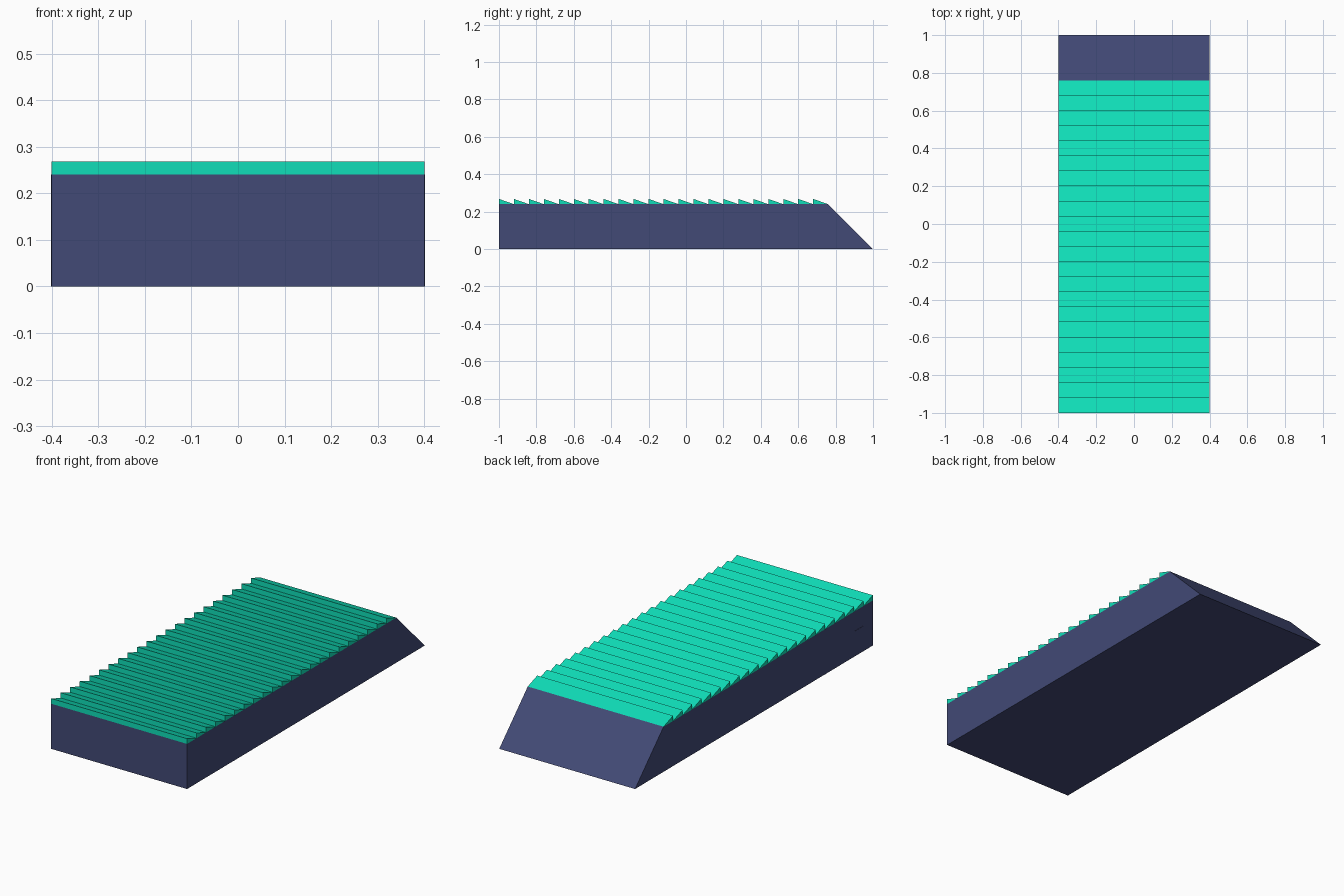
import bpy, bmesh

if "Cube" in bpy.data.objects:
    bpy.data.objects.remove(bpy.data.objects["Cube"])

HALF_W = 0.4      # half width of the block
TOP = 0.24        # height of the flat top
RIDGE = 0.268     # height of the roof teeth
PITCH = 0.08      # spacing of the roof teeth
TEETH = 22


def material(name, rgb):
    m = bpy.data.materials.new(name)
    m.diffuse_color = (*rgb, 1.0)
    m.use_nodes = True
    m.node_tree.nodes["Principled BSDF"].inputs["Base Color"].default_value = m.diffuse_color
    return m


navy = material("navy", (0.054, 0.067, 0.180))
teal = material("teal", (0.005, 0.73, 0.48))


def prism(name, profile, x0, x1, mat):
    """Extrude a (y, z) profile along x from x0 to x1."""
    bm = bmesh.new()
    face = bm.faces.new([bm.verts.new((x0, y, z)) for y, z in profile])
    ext = bmesh.ops.extrude_face_region(bm, geom=[face])
    verts = [g for g in ext["geom"] if isinstance(g, bmesh.types.BMVert)]
    bmesh.ops.translate(bm, verts=verts, vec=(x1 - x0, 0, 0))
    bmesh.ops.recalc_face_normals(bm, faces=bm.faces)
    mesh = bpy.data.meshes.new(name)
    bm.to_mesh(mesh)
    bm.free()
    mesh.materials.append(mat)
    obj = bpy.data.objects.new(name, mesh)
    bpy.context.collection.objects.link(obj)
    return obj


def rect(y0, y1, z0, z1):
    return [(y0, z0), (y1, z0), (y1, z1), (y0, z1)]


# Main block with the 45 degree sloping back
prism("body", [(-1, 0), (1, 0), (1 - TOP, TOP), (-1, TOP)], -HALF_W, HALF_W, navy)

# Sawtooth roof: upright face to the front, slope falling to the back
roof = prism("sawtooth_roof", [(-1, TOP), (-1 + PITCH, TOP), (-1, RIDGE)],
             -HALF_W, HALF_W, teal)
arr = roof.modifiers.new("teeth", "ARRAY")
arr.count = TEETH
arr.use_relative_offset = False
arr.use_constant_offset = True
arr.constant_offset_displace = (0, PITCH, 0)

# Thin upright seam on each side wall
for side, s in (("left", -1), ("right", 1)):
    prism(side + "_seam", rect(-0.602, -0.598, 0, TOP),
          s * (HALF_W - 0.001), s * (HALF_W + 0.001), navy)

# Small door panel on the left wall
prism("left_door", rect(-0.92, -0.845, 0.02, 0.135),
      -HALF_W - 0.001, -HALF_W + 0.001, navy)
